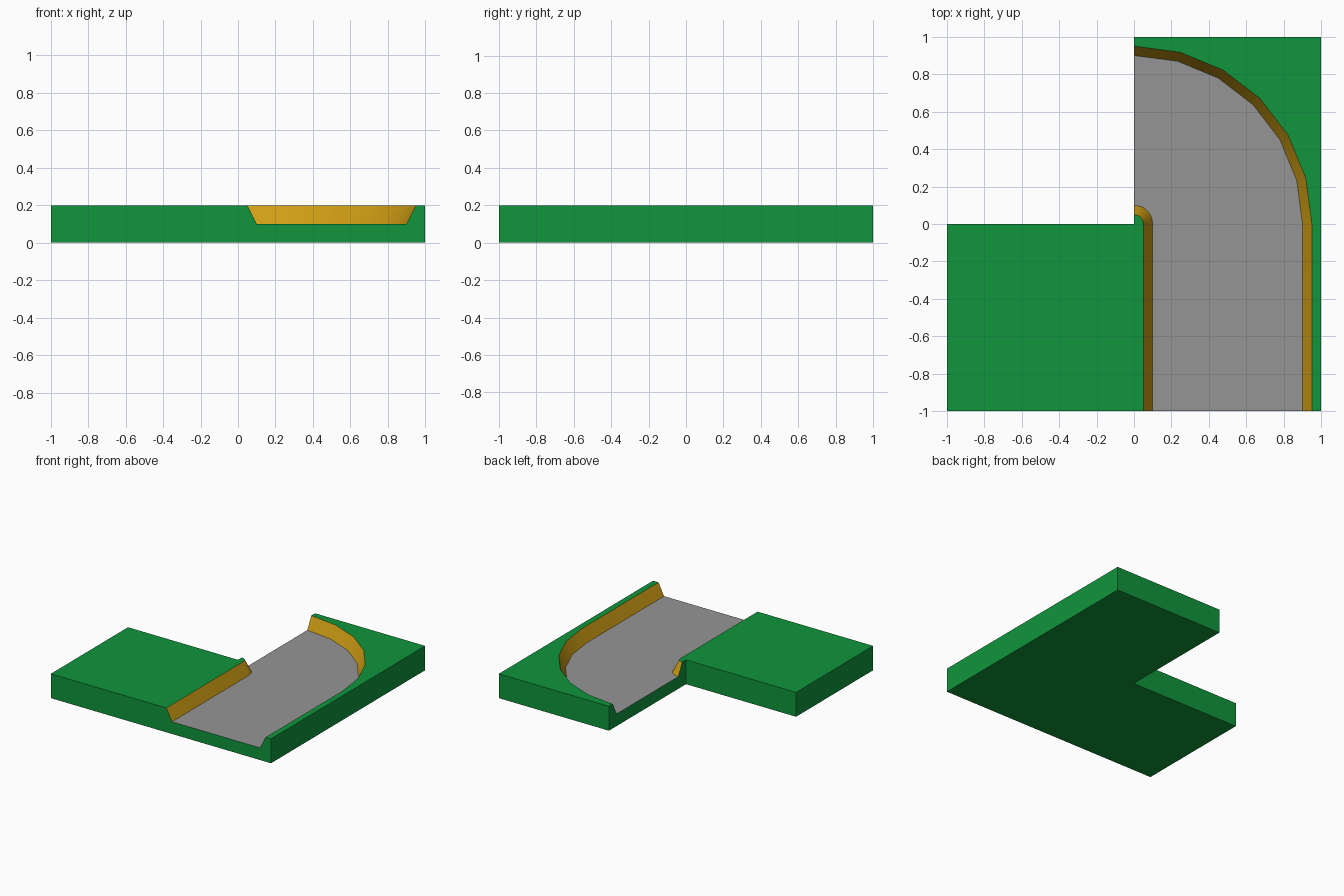
import bpy, bmesh, math

if "Cube" in bpy.data.objects:
    bpy.data.objects.remove(bpy.data.objects["Cube"])

def material(name, rgb):
    m = bpy.data.materials.new(name)
    m.diffuse_color = (*rgb, 1)
    m.use_nodes = True
    m.node_tree.nodes["Principled BSDF"].inputs["Base Color"].default_value = m.diffuse_color
    return m

GRASS, DIRT, BED = 0, 1, 2
mats = [material("grass green", (0.005, 0.30, 0.045)),
        material("dirt ochre", (0.62, 0.34, 0.007)),
        material("river bed grey", (0.30, 0.30, 0.30))]

bm = bmesh.new()
cache = {}

def v(x, y, z):
    key = (round(x, 4), round(y, 4), round(z, 4))
    if key not in cache:
        cache[key] = bm.verts.new(key)
    return cache[key]

def face(points, mat):
    bm.faces.new([v(*p) for p in points]).material_index = mat

# channel cross-section: (distance from the bend centre, height)
section = [(0.05, 0.2), (0.1, 0.1), (0.9, 0.1), (0.95, 0.2)]

def rail(r, z):
    """Straight run from the front, then a quarter bend to the left."""
    angles = [math.radians(15 * i) for i in range(7)]
    return [(r, -1, z)] + [(r * math.cos(a), r * math.sin(a), z) for a in angles]

rails = [rail(r, z) for r, z in section]

# banks and river bed
for a, b, mat in zip(rails, rails[1:], (DIRT, BED, DIRT)):
    for i in range(len(a) - 1):
        face([a[i], b[i], b[i + 1], a[i + 1]], mat)

# grass tops inside and outside the bend
face([(-1, -1, .2)] + rails[0] + [(0, 0, .2), (-1, 0, .2)], GRASS)
face([(1, -1, .2), (1, 1, .2), (0, 1, .2)] + rails[3][::-1], GRASS)

# underside
face([(-1, -1, 0), (-1, 0, 0), (0, 0, 0), (0, 1, 0), (1, 1, 0), (1, -1, 0)], GRASS)

# plain side walls
for (x0, y0), (x1, y1) in [((1, -1), (1, 1)), ((1, 1), (0, 1)),
                           ((0, 0), (-1, 0)), ((-1, 0), (-1, -1))]:
    face([(x0, y0, 0), (x1, y1, 0), (x1, y1, .2), (x0, y0, .2)], GRASS)

# the two walls the channel opens through
face([(-1, -1, 0), (1, -1, 0), (1, -1, .2)] + [r[0] for r in rails[::-1]] + [(-1, -1, .2)], GRASS)
face([(0, 0, 0), (0, 1, 0), (0, 1, .2)] + [r[-1] for r in rails[::-1]] + [(0, 0, .2)], GRASS)

bmesh.ops.recalc_face_normals(bm, faces=bm.faces)
me = bpy.data.meshes.new("river_bend_tile")
bm.to_mesh(me)
bm.free()
for m in mats:
    me.materials.append(m)
tile = bpy.data.objects.new("river_bend_tile", me)
bpy.context.collection.objects.link(tile)

# smooth the curved banks, keep the hard edges
bpy.context.view_layer.objects.active = tile
tile.select_set(True)
bpy.ops.object.shade_smooth_by_angle(angle=math.radians(30))
